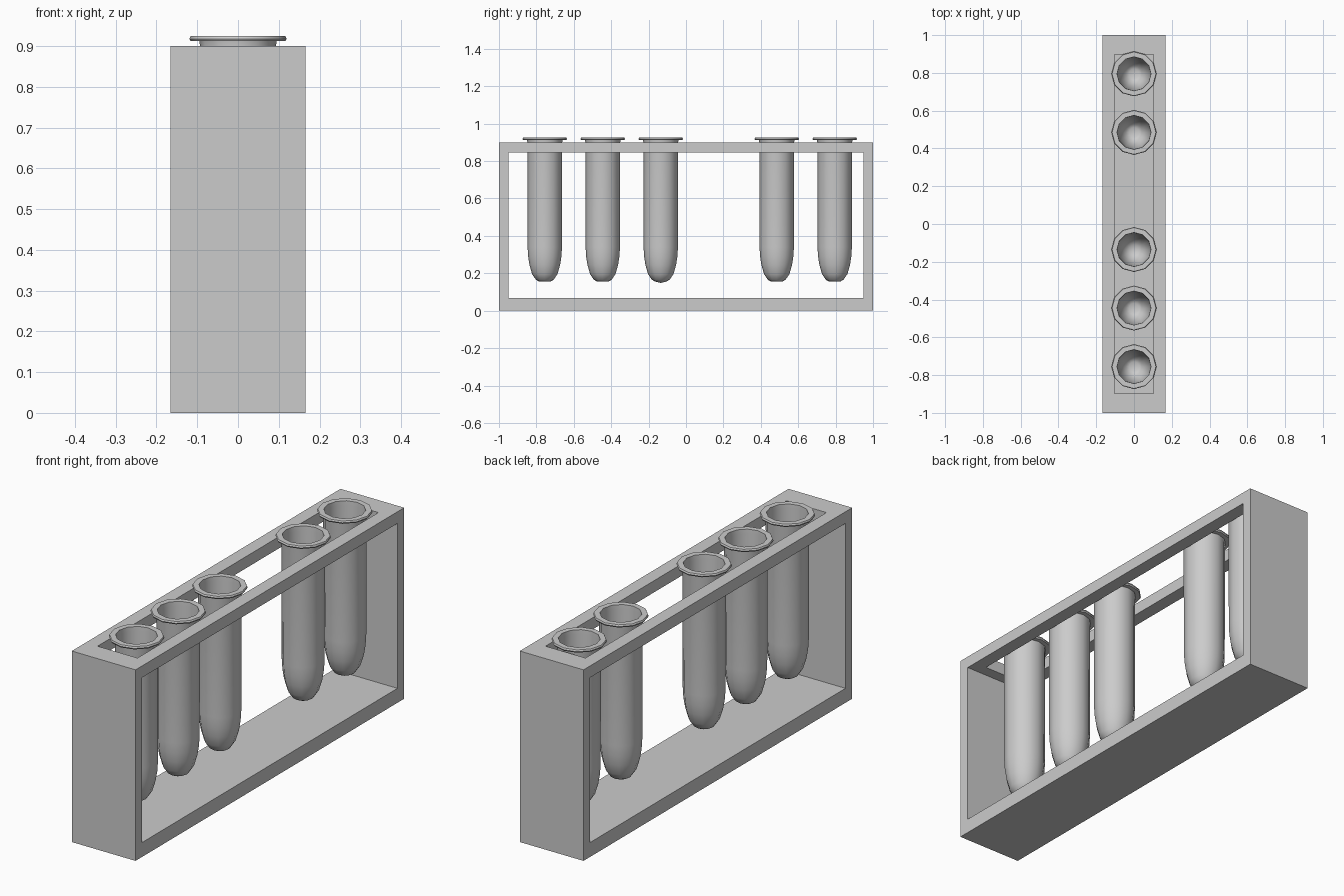
import bpy, bmesh, math

if "Cube" in bpy.data.objects:
    bpy.data.objects.remove(bpy.data.objects["Cube"])


def box(name, x, y, z):
    """Box from (min, max) ranges on each axis."""
    bm = bmesh.new()
    bmesh.ops.create_cube(bm, size=1)
    for v in bm.verts:
        for i, (lo, hi) in enumerate((x, y, z)):
            v.co[i] = lo if v.co[i] < 0 else hi
    me = bpy.data.meshes.new(name)
    bm.to_mesh(me)
    bm.free()
    ob = bpy.data.objects.new(name, me)
    bpy.context.collection.objects.link(ob)
    return ob


def lathe(name, profile, y, sides=12):
    """Spin an (r, z) profile around a vertical axis at the given y."""
    bm = bmesh.new()
    vs = [bm.verts.new((r, 0, z)) for r, z in profile]
    es = [bm.edges.new(p) for p in zip(vs, vs[1:])]
    bmesh.ops.spin(bm, geom=vs + es, cent=(0, 0, 0), axis=(0, 0, 1),
                   angle=2 * math.pi, steps=sides)
    bmesh.ops.remove_doubles(bm, verts=bm.verts, dist=1e-4)
    bmesh.ops.recalc_face_normals(bm, faces=bm.faces)
    me = bpy.data.meshes.new(name)
    bm.to_mesh(me)
    bm.free()
    ob = bpy.data.objects.new(name, me)
    ob.location.y = y
    bpy.context.collection.objects.link(ob)
    bpy.ops.object.select_all(action='DESELECT')
    ob.select_set(True)
    bpy.context.view_layer.objects.active = ob
    bpy.ops.object.shade_smooth_by_angle(angle=math.radians(40))
    return ob


# Rack: solid block with an open window and a slot in the top plate
rack = box("rack", (-0.166, 0.166), (-1, 1), (0, 0.9))
cutters = [
    box("window_cutter", (-0.3, 0.3), (-0.95, 0.95), (0.068, 0.845)),
    box("slot_cutter", (-0.104, 0.104), (-0.897, 0.897), (0.5, 1.0)),
]
bpy.context.view_layer.objects.active = rack
for c in cutters:
    c.hide_render = True
    m = rack.modifiers.new(c.name, 'BOOLEAN')
    m.operation = 'DIFFERENCE'
    m.solver = 'EXACT'
    m.object = c
    bpy.ops.object.modifier_apply(modifier=m.name)
    bpy.data.objects.remove(c)

# Tube walls: outer profile up to the lip, then back down inside
flat_tip = [(0, 0.156), (0.03, 0.156), (0.047, 0.165)]
round_tip = [(0, 0.148), (0.03, 0.156), (0.047, 0.165)]
body = [(0.068, 0.196), (0.082, 0.245), (0.089, 0.29), (0.092, 0.34),
        (0.093, 0.9)]
lip = [(0.095, 0.912), (0.116, 0.912), (0.119, 0.918), (0.116, 0.925),
       (0.09, 0.925)]
WALL = 0.004

for i, y in enumerate((-0.755, -0.445, -0.135, 0.485, 0.795)):
    outer = (round_tip if i == 2 else flat_tip) + body
    inner = [(max(r - WALL, 0), z + WALL) for r, z in reversed(outer)]
    lathe(f"test_tube_{i + 1}", outer + lip + inner, y)
